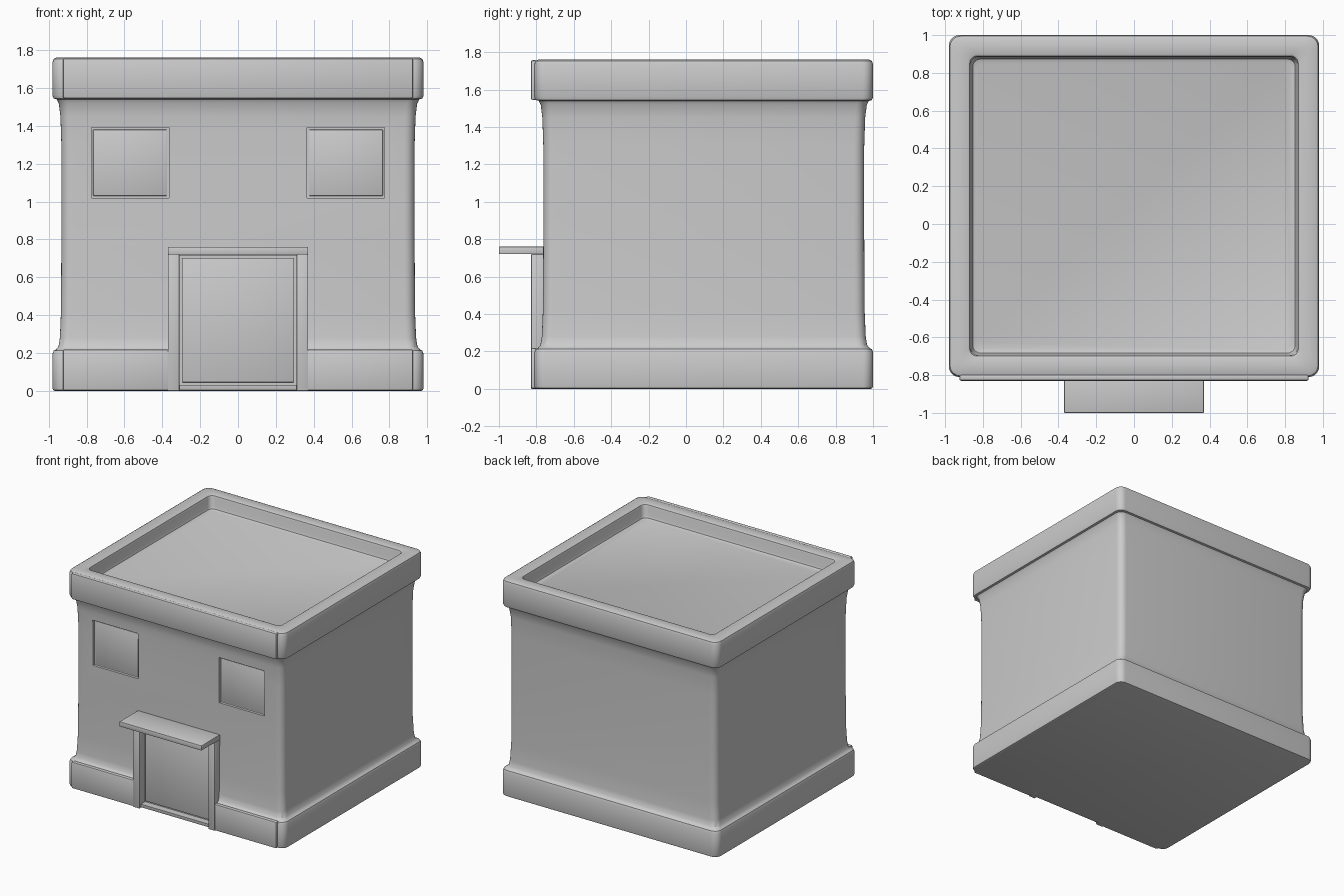
import bpy, bmesh, math

if "Cube" in bpy.data.objects:
    bpy.data.objects.remove(bpy.data.objects["Cube"])

HX, HY, CY = 0.98, 0.905, 0.095   # outer half sizes and depth centre of the building


def finish(obj, angle=35):
    bpy.ops.object.select_all(action='DESELECT')
    obj.select_set(True)
    bpy.context.view_layer.objects.active = obj
    for m in list(obj.modifiers):
        bpy.ops.object.modifier_apply(modifier=m.name)
    bpy.ops.object.shade_smooth_by_angle(angle=math.radians(angle))


def mesh_object(name, bm):
    bmesh.ops.recalc_face_normals(bm, faces=bm.faces)
    me = bpy.data.meshes.new(name)
    bm.to_mesh(me)
    bm.free()
    obj = bpy.data.objects.new(name, me)
    bpy.context.collection.objects.link(obj)
    return obj


def box(name, x, y, z, bevel=0.0):
    bm = bmesh.new()
    bmesh.ops.create_cube(bm, size=1)
    for v in bm.verts:
        v.co = [r[0] + (c + 0.5) * (r[1] - r[0]) for c, r in zip(v.co, (x, y, z))]
    obj = mesh_object(name, bm)
    if bevel:
        mod = obj.modifiers.new("soft_edges", 'BEVEL')
        mod.width, mod.segments = bevel, 2
        finish(obj)
    return obj


def ring(bm, inset, z, radius, steps=6):
    hx, hy = HX - inset, HY - inset
    verts = []
    for q, (sx, sy) in enumerate([(1, 1), (-1, 1), (-1, -1), (1, -1)]):
        for i in range(steps + 1):
            a = math.pi / 2 * (q + i / steps)
            verts.append(bm.verts.new((sx * (hx - radius) + radius * math.cos(a),
                                       CY + sy * (hy - radius) + radius * math.sin(a), z)))
    return verts


# Building shell: one rounded outline lofted through base band, walls, parapet and sunken roof
profile = [(0.012, 0), (0.003, 0.004), (0, 0.015), (0, 0.195), (0.006, 0.212), (0.02, 0.22),
           (0.032, 0.235), (0.039, 0.28), (0.045, 0.42), (0.047, 0.8), (0.047, 1.3),
           (0.042, 1.45), (0.033, 1.52), (0.022, 1.54), (0.006, 1.544), (0, 1.56),
           (0, 1.735), (0.006, 1.753), (0.02, 1.76), (0.10, 1.76), (0.11, 1.755),
           (0.115, 1.74), (0.12, 1.675), (0.127, 1.657), (0.145, 1.65)]
bm = bmesh.new()
rings = [ring(bm, o, z, 0.055 if o < 0.08 else 0.04) for o, z in profile]
for a, b in zip(rings, rings[1:]):
    for i in range(len(a)):
        j = (i + 1) % len(a)
        bm.faces.new((a[i], a[j], b[j], b[i]))
bm.faces.new(rings[0][::-1])
bm.faces.new(rings[-1])
shell = mesh_object("building_shell", bm)

# Recesses for the windows and the doorway
cutters = [box("door_cutter", (-0.315, 0.315), (-0.95, -0.755), (0.03, 0.715))]
for s in (-1, 1):
    cutters.append(box("window_cutter", sorted((s * 0.365, s * 0.775)), (-0.95, -0.742), (1.02, 1.39)))
for c in cutters:
    mod = shell.modifiers.new("recess", 'BOOLEAN')
    mod.operation, mod.solver, mod.object = 'DIFFERENCE', 'EXACT', c
finish(shell)
for c in cutters:
    bpy.data.objects.remove(c)

# Door, its canopy and the front parapet board
box("door_panel", (-0.297, 0.297), (-0.775, -0.74), (0.045, 0.70), 0.006)
box("door_canopy", (-0.37, 0.37), (-1.0, -0.755), (0.72, 0.76), 0.003)
box("front_parapet_board", (-0.925, 0.925), (-0.83, -0.795), (1.545, 1.757), 0.01)

# Mirrored parts: door posts, base boards and window panes
for s, side in ((-1, "left"), (1, "right")):
    box("door_post_" + side, sorted((s * 0.31, s * 0.37)), (-0.828, -0.75), (0, 0.72), 0.003)
    box("base_board_" + side, sorted((s * 0.365, s * 0.925)), (-0.828, -0.795), (0.003, 0.218), 0.008)
    box("window_pane_" + side, sorted((s * 0.375, s * 0.765)), (-0.75, -0.73), (1.03, 1.38), 0.004)
